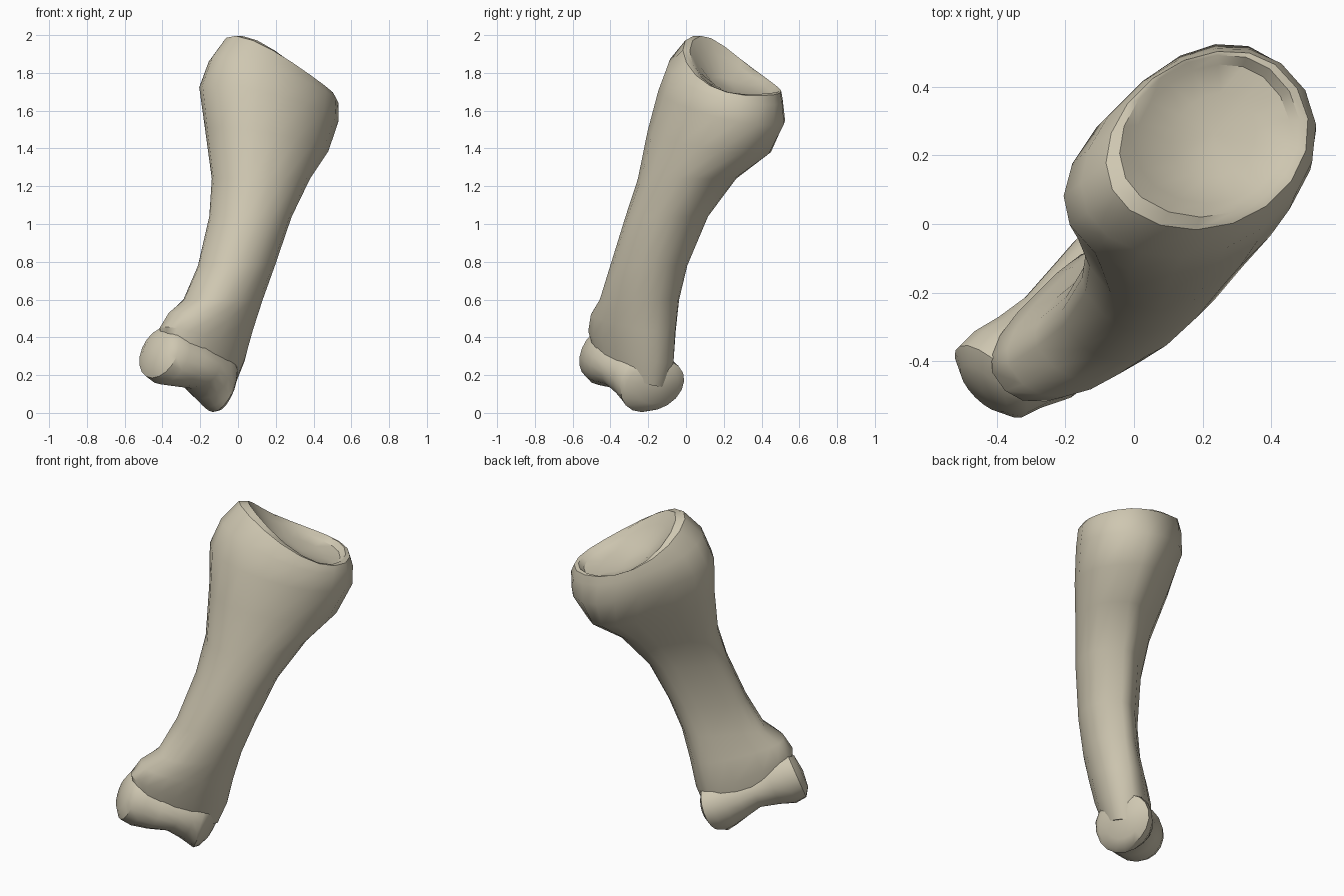
import bpy, bmesh, math
from mathutils import Vector

cube = bpy.data.objects.get("Cube")
if cube:
    bpy.data.objects.remove(cube, do_unlink=True)

bone = bpy.data.materials.new("bone_ivory")
bone.use_nodes = True
bone.diffuse_color = (0.62, 0.57, 0.44, 1)
shader = bone.node_tree.nodes["Principled BSDF"]
shader.inputs["Base Color"].default_value = bone.diffuse_color
shader.inputs["Roughness"].default_value = 0.8

SIDES = 18
R = math.sqrt(0.5)


def place(u, v, z):
    """The bone lies in a diagonal plane: u runs along it, v across it."""
    return Vector(((u - v) * R, (u + v) * R, z))


def section(z, tilt, u0, u1, v0, v1, power=1.0, dip=0.0, skew=0.0):
    """D-shaped ring: round on the -v side, flatter on the +v side."""
    uc, a = (u0 + u1) / 2, (u1 - u0) / 2
    vc = v0 + 0.55 * (v1 - v0)
    ring = []
    for i in range(SIDES):
        t = 2 * math.pi * i / SIDES
        c, s = math.cos(t), math.sin(t)
        p = power if s > 0 else 1.0
        dv = (v1 - vc) * s ** p if s > 0 else (vc - v0) * s
        du = a * math.copysign(abs(c) ** p, c) - skew * dv
        ring.append(place(uc + du, vc + dv, z + tilt * du - dip * s * s))
    return ring


def loft(name, rings, start, end, angle):
    """Skin a list of rings and close both ends to a point."""
    bm = bmesh.new()
    loops = [[bm.verts.new(p) for p in ring] for ring in rings]
    for a, b in zip(loops, loops[1:]):
        for i in range(SIDES):
            j = (i + 1) % SIDES
            bm.faces.new((a[i], a[j], b[j], b[i]))
    for loop, tip in ((loops[0], start), (loops[-1], end)):
        v = bm.verts.new(tip)
        for i in range(SIDES):
            bm.faces.new((loop[i], loop[(i + 1) % SIDES], v))
    bmesh.ops.recalc_face_normals(bm, faces=bm.faces)
    mesh = bpy.data.meshes.new(name)
    bm.to_mesh(mesh)
    bm.free()
    mesh.materials.append(bone)
    obj = bpy.data.objects.new(name, mesh)
    bpy.context.collection.objects.link(obj)
    bpy.ops.object.select_all(action="DESELECT")
    obj.select_set(True)
    bpy.context.view_layer.objects.active = obj
    bpy.ops.object.shade_smooth_by_angle(angle=math.radians(angle))


# Shaft, flared head and hollow joint socket, from the lower end up
shaft = [
    section(0.23, -0.4, -0.58, -0.12, -0.20, 0.05, 0.8),
    section(0.36, -0.35, -0.61, -0.07, -0.245, 0.06, 0.7),
    section(0.48, -0.2, -0.56, -0.04, -0.275, 0.04, 0.65),
    section(0.60, 0, -0.46, 0.00, -0.30, 0.01, 0.55),
    section(0.78, 0, -0.36, 0.07, -0.32, 0.00, 0.55),
    section(1.04, 0, -0.25, 0.20, -0.325, 0.03, 0.55),
    section(1.24, 0, -0.19, 0.37, -0.315, 0.09, 0.6),
    section(1.44, -0.2, -0.16, 0.55, -0.31, 0.20, 0.65),
    section(1.63, -0.28, -0.14, 0.635, -0.295, 0.28, 0.8, 0, 0.12),
    section(1.76, -0.36, -0.08, 0.635, -0.28, 0.28, 0.95, 0.02, 0.15),
    section(1.84, -0.52, 0.02, 0.62, -0.24, 0.265, 1.0, 0.06, 0.15),
    section(1.845, -0.57, 0.07, 0.60, -0.215, 0.25, 1.0, 0.075, 0.12),
    section(1.79, -0.54, 0.12, 0.57, -0.185, 0.22, 1.0, 0.045, 0.12),
    section(1.725, -0.38, 0.21, 0.48, -0.10, 0.13),
]
loft("finger_bone_shaft", shaft, place(-0.36, -0.06, 0.22), place(0.35, 0.02, 1.705), 40)


def disc(u, z, v, rz, rv, lean=0.0):
    """Oval ring square to the joint axis; lean turns it about the upright."""
    ring = []
    for i in range(SIDES):
        t = 2 * math.pi * i / SIDES
        c, s = math.cos(t), math.sin(t)
        ring.append(place(u - 0.37 * rz * c + lean * s, v + rv * s, z - 0.93 * rz * c))
    return ring


# Spool-shaped lower joint: two rounded knuckles with a groove between
spool = [
    disc(-0.65, 0.33, -0.03, 0.095, 0.09),
    disc(-0.62, 0.32, -0.03, 0.145, 0.14),
    disc(-0.56, 0.30, -0.04, 0.16, 0.15),
    disc(-0.48, 0.275, -0.07, 0.145, 0.16),
    disc(-0.38, 0.24, -0.085, 0.12, 0.16),
    disc(-0.30, 0.205, -0.08, 0.14, 0.16),
    disc(-0.24, 0.175, -0.075, 0.155, 0.16, 0.02),
    disc(-0.20, 0.155, -0.07, 0.162, 0.16, 0.05),
    disc(-0.165, 0.145, -0.07, 0.145, 0.145, 0.07),
    disc(-0.14, 0.14, -0.07, 0.10, 0.10, 0.05),
]
loft("lower_joint", spool, place(-0.66, -0.03, 0.335), place(-0.13, -0.07, 0.135), 40)
